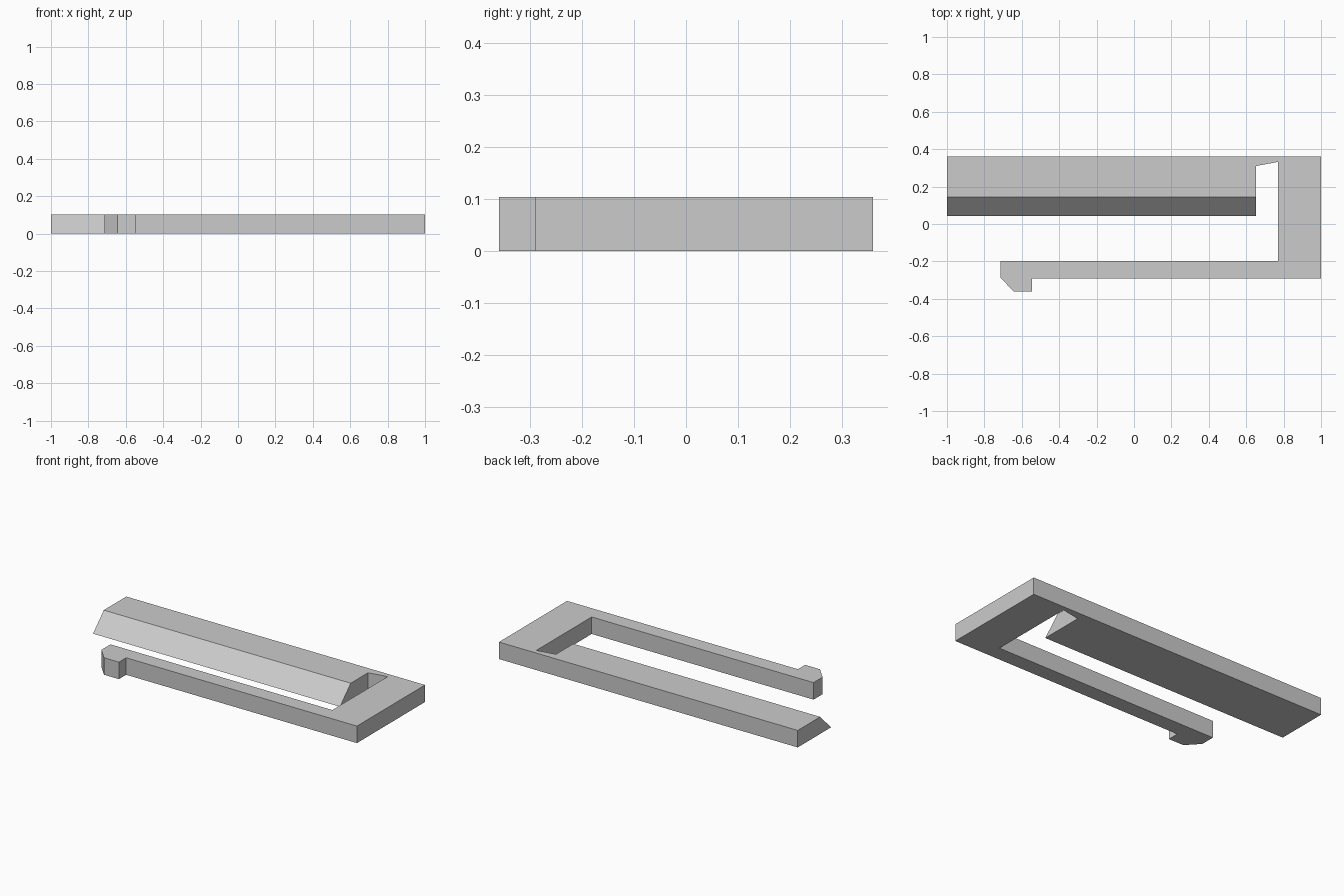
import bpy
import bmesh

cube = bpy.data.objects.get("Cube")
if cube:
    bpy.data.objects.remove(cube, do_unlink=True)

HEIGHT = 0.103
BLADE_Y = 0.042      # lower edge of the bevelled bar
BEVEL_Y = 0.145      # upper edge of the bevelled bar

# Grey plastic
grey = bpy.data.materials.new("grey plastic")
grey.use_nodes = True
colour = (0.6, 0.6, 0.6, 1)
grey.diffuse_color = colour
grey.node_tree.nodes["Principled BSDF"].inputs["Base Color"].default_value = colour

# Clip outline: bevelled bar, slot, end bridge and hooked spring arm
outline = [
    (-1, 0.36), (-1, BLADE_Y), (0.653, BLADE_Y),             # bevelled bar
    (0.653, 0.31), (0.77, 0.332), (0.77, -0.198),            # slot and bridge
    (-0.715, -0.198), (-0.715, -0.285), (-0.645, -0.36),     # hook
    (-0.545, -0.36), (-0.545, -0.291),
    (1, -0.291), (1, 0.36),                                  # outer edge
]

bm = bmesh.new()
base = bm.faces.new([bm.verts.new((x, y, 0)) for x, y in outline])
extruded = bmesh.ops.extrude_face_region(bm, geom=[base], use_keep_orig=True)
top = [v for v in extruded["geom"] if isinstance(v, bmesh.types.BMVert)]
for v in top:
    v.co.z = HEIGHT
    # Slope the bar's inner side
    if abs(v.co.y - BLADE_Y) < 0.001:
        v.co.y = BEVEL_Y
bmesh.ops.recalc_face_normals(bm, faces=bm.faces)

mesh = bpy.data.meshes.new("spring_clip")
bm.to_mesh(mesh)
bm.free()
mesh.materials.append(grey)
clip = bpy.data.objects.new("spring_clip", mesh)
bpy.context.collection.objects.link(clip)
